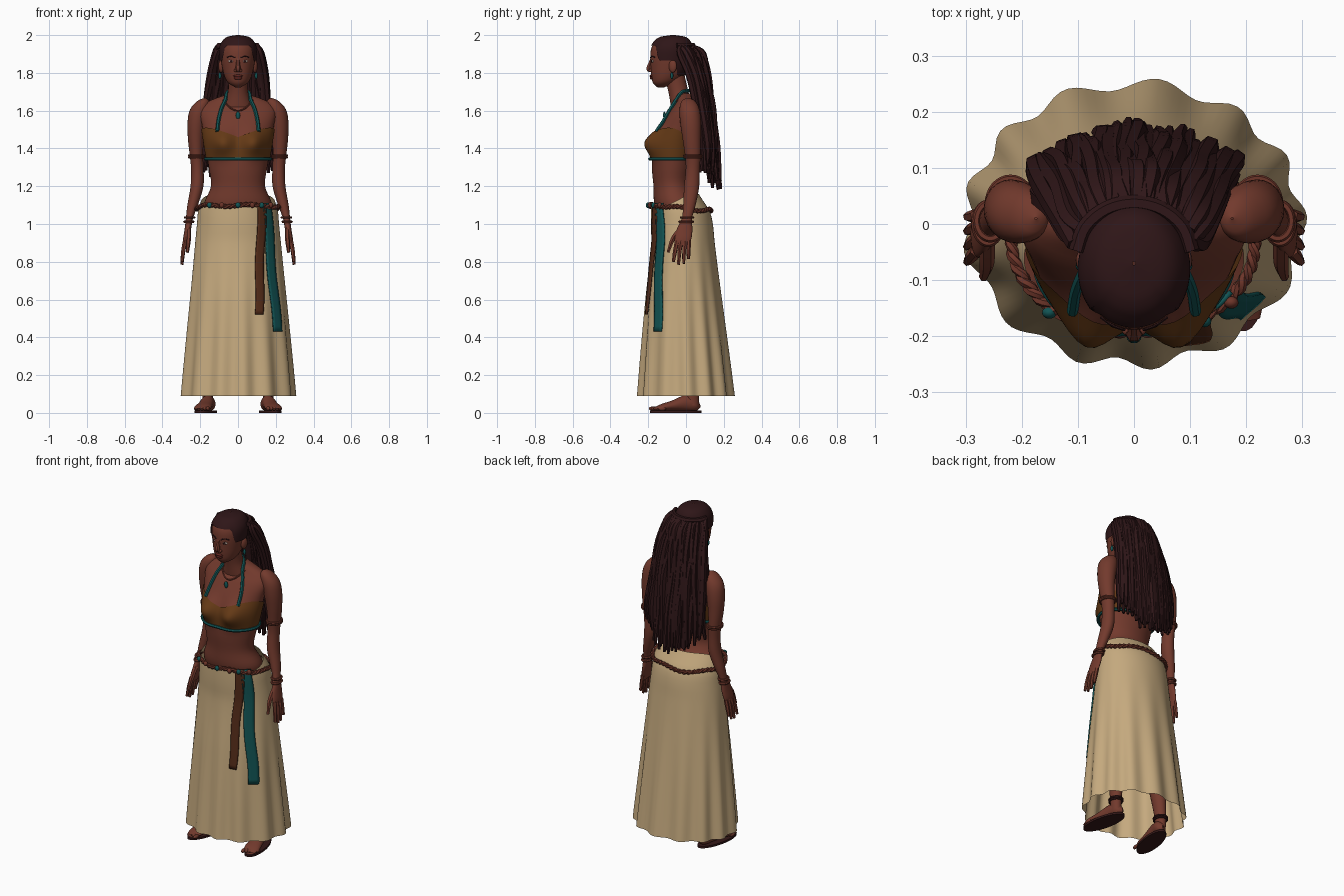
import bpy, bmesh, math, random
from math import sin, cos, pi, sqrt
from mathutils import Vector, Matrix

random.seed(4)
if "Cube" in bpy.data.objects:
    bpy.data.objects.remove(bpy.data.objects["Cube"])


def material(name, r, g, b):
    m = bpy.data.materials.new(name)
    m.use_nodes = True
    m.diffuse_color = (r, g, b, 1)
    shader = m.node_tree.nodes["Principled BSDF"]
    shader.inputs["Base Color"].default_value = (r, g, b, 1)
    shader.inputs["Roughness"].default_value = 0.8
    return m


SKIN = material("skin brown", .17, .042, .026)
HAIR = material("dark hair", .028, .008, .009)
CREAM = material("cream cloth", .56, .40, .21)
LEATHER = material("bodice brown", .13, .042, .008)
TEAL = material("teal", .006, .09, .09)
SASH = material("sash brown", .085, .024, .009)
CORD = material("red brown cord", .15, .035, .022)
WHITE = material("eye white", .5, .42, .36)
LIP = material("lip red", .12, .02, .015)
SOLE = material("sandal dark", .035, .009, .009)


def finish(name, mesh, mat):
    mesh.materials.clear()
    mesh.materials.append(mat)
    for p in mesh.polygons:
        p.use_smooth = True
    mesh.set_sharp_from_angle(angle=math.radians(50))
    ob = bpy.data.objects.new(name, mesh)
    bpy.context.collection.objects.link(ob)
    return ob


def sample(rows, k):
    """Smooth interpolation of rows, keyed by their first value."""
    rows = [Vector(r) for r in rows]
    n = len(rows)
    k = min(max(k, rows[0][0]), rows[-1][0])
    i = max(j for j in range(n - 1) if rows[j][0] <= k)
    def slope(j):
        a, b = rows[max(j - 1, 0)], rows[min(j + 1, n - 1)]
        return (b - a) / (b[0] - a[0])
    h = rows[i + 1][0] - rows[i][0]
    t = (k - rows[i][0]) / h
    ease = t * t * (3 - 2 * t)
    return (rows[i] * (1 - ease) + rows[i + 1] * ease
            + slope(i) * (h * t * (1 - t) ** 2) - slope(i + 1) * (h * t * t * (1 - t)))


def around(rows, z, a, off=0):
    """Point on an elliptical body; a = 0 is the front."""
    _, x, y, rx, ry = sample(rows, z)
    return Vector((x + (max(rx, .001) + off) * sin(a), y - (max(ry, .001) + off) * cos(a), z))


def grid(name, f, mat, nu=32, nv=28, closed=True):
    bm = bmesh.new()
    ring = [[bm.verts.new(f(u / nu, v / nv)) for u in range(nu if closed else nu + 1)]
            for v in range(nv + 1)]
    for lower, upper in zip(ring, ring[1:]):
        for u in range(nu):
            w = (u + 1) % len(lower)
            bm.faces.new((lower[u], lower[w], upper[w], upper[u]))
    bmesh.ops.recalc_face_normals(bm, faces=bm.faces)
    mesh = bpy.data.meshes.new(name)
    bm.to_mesh(mesh)
    bm.free()
    return finish(name, mesh, mat)


def loft(name, rows, mat, shape=around, nu=32, nv=28):
    lo, hi = rows[0][0], rows[-1][0]
    def f(u, v):
        return shape(rows, lo + (hi - lo) * (.5 - .5 * cos(pi * v)), 2 * pi * u)
    return grid(name, f, mat, nu, nv)


def ball(name, loc, size, mat, turn=0, cylinder=False):
    bm = bmesh.new()
    if cylinder:
        bmesh.ops.create_cone(bm, segments=28, radius1=1, radius2=1, depth=2, cap_ends=True)
    else:
        bmesh.ops.create_uvsphere(bm, u_segments=16, v_segments=10, radius=1)
    bm.transform(Matrix.LocRotScale(Vector(loc), Matrix.Rotation(turn, 3, 'Z').to_quaternion(), Vector(size)))
    mesh = bpy.data.meshes.new(name)
    bm.to_mesh(mesh)
    bm.free()
    return finish(name, mesh, mat)


def tubes(name, paths, mat, closed=False):
    """Round cords through points (x, y, z, radius)."""
    curve = bpy.data.curves.new(name, 'CURVE')
    curve.dimensions = '3D'
    curve.bevel_depth, curve.bevel_resolution, curve.use_fill_caps = 1, 1, True
    for path in paths:
        if not closed:
            rows = [(i, *p) for i, p in enumerate(path)]
            path = [sample(rows, j / 4)[1:] for j in range(4 * len(path) - 3)]
        sp = curve.splines.new('POLY')
        sp.points.add(len(path) - 1)
        sp.use_cyclic_u = closed
        for q, (x, y, z, r) in zip(sp.points, path):
            q.co, q.radius = (x, y, z, 1), r
    temp = bpy.data.objects.new("temp", curve)
    bpy.context.collection.objects.link(temp)
    graph = bpy.context.evaluated_depsgraph_get()
    mesh = bpy.data.meshes.new_from_object(temp.evaluated_get(graph))
    bpy.data.objects.remove(temp)
    return finish(name, mesh, mat)


def loop(f, n=64):
    return [f(2 * pi * i / n) for i in range(n)]


# Torso, with the bust as a swelling of the front
TORSO = [(1.0, 0, -.03, .15, .1), (1.1, 0, -.045, .18, .122), (1.2, 0, -.072, .143, .1),
         (1.3, 0, -.07, .155, .11), (1.42, 0, -.055, .175, .115), (1.52, 0, -.032, .19, .105),
         (1.6, 0, -.008, .2, .082), (1.645, 0, .005, .165, .06), (1.69, 0, 0, .05, .045)]


def torso(rows, z, a, off=0):
    p = around(rows, z, a, off)
    swell = math.exp(-((abs(p.x) - .088) / .06) ** 2 - ((z - 1.43) / .065) ** 2)
    p.y -= .062 * swell * max(cos(a), 0) ** .5
    return p


def chest(x, z, off, r):
    rx = sample(TORSO, z)[3]
    return (*torso(TORSO, z, math.asin(x / (rx + off)), off), r)


loft("torso", TORSO, SKIN, torso, 48, 44)
loft("neck", [(1.62, 0, -.02, .075, .06), (1.7, 0, -.04, .053, .053), (1.82, 0, -.07, .05, .055)], SKIN)


def bodice(u, v):
    a = 2 * pi * u
    top = 1.46 + .05 * sin(1.5 * min(a, 2 * pi - a))
    return torso(TORSO, 1.335 + (top - 1.335) * v, a, .007)


grid("bodice", bodice, LEATHER, 64, 16)
tubes("under_bust_band", [loop(lambda a: (*torso(TORSO, 1.345, a, .01), .009))], TEAL, True)

# Halter straps, necklace and pendant
half = [chest(x, z, .008, .01) for x, z in ((.11, 1.49), (.103, 1.55), (.088, 1.61), (.066, 1.66))]
half += [(.055, -.02, 1.7, .009)]
tubes("halter_strap", [half + [(0, .025, 1.705, .009)] + [(-x, y, z, r) for x, y, z, r in half[::-1]]], TEAL)
tubes("necklace", [[chest(x, 1.6 + 9 * x * x, .006, .004) for x in (-.08, -.05, -.025, 0, .025, .05, .08)]], CORD)
ball("pendant", chest(0, 1.575, .008, 0)[:3], (.012, .007, .02), TEAL)

# Head and face
HEAD = [(1.722, 0, -.135, .012, .015), (1.745, 0, -.118, .05, .056), (1.78, 0, -.1, .071, .083),
        (1.83, 0, -.088, .084, .099), (1.88, 0, -.084, .091, .105), (1.93, 0, -.078, .092, .106),
        (1.965, 0, -.073, .077, .09), (1.988, 0, -.07, .048, .058), (1.996, 0, -.07, .003, .003)]


def face(x, z, off=0):
    _, _, y, rx, ry = sample(HEAD, z)
    return x, y - ry * sqrt(1 - (x / rx) ** 2) - off, z


loft("head", HEAD, SKIN)
tubes("nose", [[(*face(0, 1.875, -.008), .009), (*face(0, 1.85, .002), .01),
                (*face(0, 1.822, .01), .015), (*face(0, 1.81, 0), .01)]], SKIN)
ball("upper_lip", face(0, 1.784, 0), (.026, .009, .007), LIP)
ball("lower_lip", face(0, 1.772, 0), (.022, .01, .008), LIP)


def step(x):
    x = min(max(x, 0), 1)
    return x * x * (3 - 2 * x)


def cap(u, v):
    a = 2 * pi * u
    b = min(a, 2 * pi - a)
    low = 1.945 - .08 * step((b - .7) / .35) - .08 * step((b - 1.7) / .5)
    z = low + (1.996 - low) * sin(pi / 2 * v)
    return around(HEAD, z, a, .007 * (1 - v ** 8)) + Vector((0, 0, .005 * v))


grid("hair_cap", cap, HAIR, 48, 20)

# Gathered locks falling down the back, in two layers
locks = []
for layer, count in enumerate((23, 18)):
    for i in range(count):
        s = 2 * i / (count - 1) - 1
        q, back = s * s, .028 * layer
        drop = 1.17 + .1 * q + random.uniform(0, .06)
        wave = [random.uniform(-.008, .008) for _ in range(6)]
        spine = [(.1, .03 - .06 * q, 1.94, .014), (.122, .085 - .085 * q - back, 1.9, .018),
                 (.145, .115 - .065 * q - back, 1.78, .019), (.163, .138 - .05 * q - back, 1.62, .019),
                 (.175, .158 - .05 * q - back, 1.42, .018), (.175, .178 - .07 * q - back, drop, .008)]
        locks.append([(s * x + w, y + w, z, r) for (x, y, z, r), w in zip(spine, wave)])
tubes("hair_locks", locks, HAIR)
tubes("hair_tie", [[(.102 * sin(t), -.055 + .092 * cos(t), 1.945, .015)
                    for t in (-1.5, -1, -.5, 0, .5, 1, 1.5)]], HAIR)

# Skirt with folds that deepen towards the hem
SKIRT = [(.09, 0, 0, .298, .25), (.6, 0, -.012, .254, .2), (.9, 0, -.016, .227, .168),
         (1.0, 0, -.022, .217, .164), (1.07, 0, -.03, .211, .155), (1.12, 0, -.045, .196, .137),
         (1.18, 0, -.06, .168, .115)]


def skirt_at(z, a, off=0):
    depth = .011 * step((1 - z) / .95)
    return around(SKIRT, z, a, off + depth * sin(13 * a + .6 * sin(3 * a)))


def skirt(u, v):
    a = 2 * pi * u
    return skirt_at(.09 + (1.0 + .07 * step(.5 - .6 * cos(a))) * v, a)


grid("skirt", skirt, CREAM, 128, 36)


# Rope belt with beads
def rope(phase):
    def f(a):
        z = 1.098 - .025 * step(.5 - .5 * cos(a)) + .006 * sin(5 * a)
        p = skirt_at(z, a, .009 + .005 * cos(24 * a + phase))
        return (p.x, p.y, z + .006 * sin(24 * a + phase), .008)
    return loop(f, 160)


tubes("rope_belt", [rope(0), rope(pi)], CORD, True)
for i, a in enumerate((-.75, -.4, 0, .35, .6, .9)):
    ball("belt_bead_%d" % i, skirt_at(1.1, a, .018), (.013, .011, .015), CORD if i % 2 else TEAL)


# Hanging sashes
def sash(name, x0, x1, end, mat):
    def f(u, v):
        z = 1.11 + (end - 1.11) * v
        x = x0 + (x1 - x0) * v + .044 * (u - .5) + .004 * sin(9 * v)
        rx = sample(SKIRT, z)[3]
        p = skirt_at(z, math.asin(x / rx), .014)
        return x, p.y, z
    ob = grid(name, f, mat, 4, 24, False)
    mod = ob.modifiers.new("thickness", 'SOLIDIFY')
    mod.thickness, mod.offset = .008, 0


sash("brown_sash", .125, .11, .52, SASH)
sash("teal_sash", .15, .208, .43, TEAL)

# Paired parts
ARM = [(.885, .281, -.022, .01, .036), (.92, .276, -.016, .015, .044), (.97, .266, -.008, .017, .042),
       (1.03, .257, .005, .019, .027), (1.1, .24, .018, .028, .033), (1.2, .217, .03, .034, .04),
       (1.29, .215, .036, .033, .037), (1.36, .22, .036, .035, .041), (1.45, .223, .03, .042, .048),
       (1.54, .217, .024, .05, .055), (1.61, .201, .018, .051, .052), (1.655, .182, .012, .028, .032),
       (1.668, .175, .01, .002, .002)]
LEG = [(.04, .16, .035, .027, .034), (.12, .16, .035, .03, .035), (.35, .145, .02, .05, .056),
       (.9, .105, -.02, .08, .085)]
FOOT = [(-.178, .018, .03, .006), (-.14, .028, .044, .016), (-.08, .038, .04, .026),
        (0, .052, .034, .042), (.055, .045, .03, .034), (.078, .035, .004, .006)]
for s, side in ((1, "left_"), (-1, "right_")):
    def flip(rows):
        return [(r[0], s * r[1], *r[2:]) for r in rows]

    def bands(name, rows, heights, r, mat=CORD):
        tubes(side + name, [loop(lambda a: (*around(flip(rows), z, a, .005), r), 32) for z in heights], mat, True)

    def swing(x, y, z):
        return s * (.16 + x * cos(.2) - y * sin(.2)), y * cos(.2) + x * sin(.2), z

    # Arm, hand and bands
    loft(side + "arm", flip(ARM), SKIN, nu=24, nv=44)
    fingers = [[(s * .28, y, .91, .012), (s * .29, y * 1.15 - .004, .855, .011), (s * .297, y * 1.3 - .006, tip, .008)]
               for y, tip in ((-.047, .8), (-.026, .785), (-.005, .79), (.015, .815))]
    fingers.append([(s * .262, -.03, .975, .014), (s * .262, -.07, .92, .013), (s * .268, -.095, .85, .008)])
    tubes(side + "fingers", fingers, SKIN)
    bands("arm_band", ARM, (1.352, 1.362), .006)
    bands("bracelets", ARM, (1.012, 1.034), .007)
    # Leg, foot and sandal
    loft(side + "leg", flip(LEG), SKIN, nu=20, nv=16)
    def foot(rows, y, a):
        _, z, rx, rz = sample(rows, y)
        return swing(max(rx, .002) * sin(a), y, z + max(rz, .002) * cos(a))
    loft(side + "foot", FOOT, SKIN, foot, 20, 24)
    for i in range(5):
        x = .018 * (i - 2)
        ball(side + "toe_%d" % i, swing(x, -.172 + .009 * i, .023), (.01, .022, .011), SKIN, s * .2)
    ball(side + "sandal_sole", swing(0, -.055, .006), (.054, .14, .006), SOLE, s * .2, True)
    bands("anklet", LEG, (.1, .112), .006, SOLE)
    # Eye, brow, ear and earring
    ball(side + "eye", face(s * .036, 1.862, -.003), (.016, .006, .007), WHITE, s * .25)
    ball(side + "iris", face(s * .036, 1.862, .002), (.007, .003, .007), HAIR, s * .25)
    tubes(side + "brow", [[(*face(s * x, z), .004) for x, z in ((.016, 1.88), (.036, 1.889), (.058, 1.882))]], HAIR)
    ball(side + "nostril", face(s * .013, 1.812, .003), (.009, .011, .008), SKIN)
    ball(side + "ear", (s * .09, -.07, 1.835), (.013, .022, .034), SKIN, s * -.3)
    ball(side + "earring", (s * .096, -.075, 1.785), (.008, .008, .018), TEAL)
